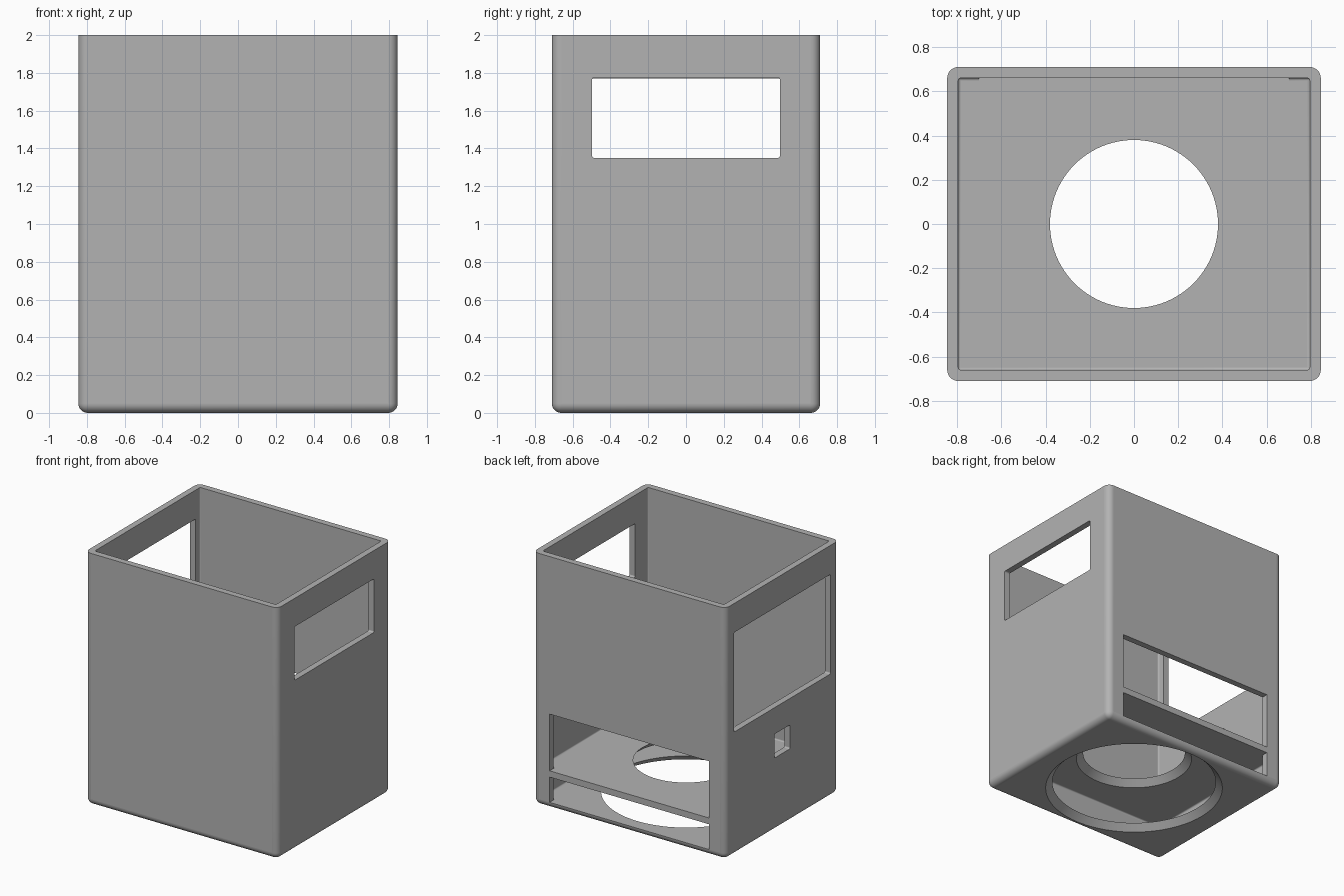
import bpy
import bmesh
from mathutils import Matrix, Vector

default = bpy.data.objects.get("Cube")
if default:
    bpy.data.objects.remove(default, do_unlink=True)

W, D, H = 0.845, 0.71, 2.0     # half width, half depth, height
WALL = 0.05
SHELF_LOW, SHELF_TOP = 0.25, 0.30

grey = bpy.data.materials.new("plain_grey")
grey.use_nodes = True
COLOUR = (0.45, 0.45, 0.45, 1)
grey.diffuse_color = COLOUR
grey.node_tree.nodes["Principled BSDF"].inputs["Base Color"].default_value = COLOUR


def to_object(name, bm):
    bmesh.ops.recalc_face_normals(bm, faces=bm.faces)
    mesh = bpy.data.meshes.new(name)
    bm.to_mesh(mesh)
    bm.free()
    obj = bpy.data.objects.new(name, mesh)
    bpy.context.collection.objects.link(obj)
    obj.data.materials.append(grey)
    return obj


def box(name, low, high, radius=0, segments=3, keep=lambda edge: True):
    """Box between two corners, with the chosen edges rounded."""
    low, high = Vector(low), Vector(high)
    bm = bmesh.new()
    bmesh.ops.create_cube(bm, size=1)
    bmesh.ops.scale(bm, vec=high - low, verts=bm.verts)
    bmesh.ops.translate(bm, vec=(low + high) / 2, verts=bm.verts)
    if radius:
        bmesh.ops.bevel(bm, geom=[e for e in bm.edges if keep(e)], offset=radius,
                        segments=segments, profile=0.5, affect='EDGES')
    return to_object(name, bm)


def cone(name, low_z, high_z, low_r, high_r):
    bm = bmesh.new()
    bmesh.ops.create_cone(bm, cap_ends=True, segments=96, radius1=low_r, radius2=high_r,
                          depth=high_z - low_z,
                          matrix=Matrix.Translation((0, 0, (low_z + high_z) / 2)))
    return to_object(name, bm)


def cut(target, cutter):
    cutter.hide_render = True
    bpy.context.view_layer.objects.active = target
    mod = target.modifiers.new("cut", 'BOOLEAN')
    mod.operation = 'DIFFERENCE'
    mod.solver = 'EXACT'
    mod.object = cutter
    bpy.ops.object.modifier_apply(modifier=mod.name)
    bpy.data.objects.remove(cutter, do_unlink=True)


def not_top(edge):
    return any(v.co.z < H - 0.01 for v in edge.verts)


# Outer shell: rounded uprights and bottom, crisp top rim
body = box("enclosure_body", (-W, -D, 0), (W, D, H), WALL, 8, not_top)

# Main cavity and the low compartment beneath the shelf
X, Y = W - WALL, D - WALL
cut(body, box("main_cavity", (-X, -Y, SHELF_TOP), (X, Y, H + 0.2), 0.01))
cut(body, box("low_cavity", (-X, -Y, WALL), (X, Y, SHELF_LOW), 0.01))

# Back slots, flush with the floor and the shelf
for name, z0, z1 in (("low_slot", WALL, SHELF_LOW), ("high_slot", SHELF_TOP, 0.75)):
    cut(body, box(name, (-0.7, Y - 0.02, z0), (0.7, D + 0.2, z1)))

# Side windows and the small port, softly rounded corners
for name, side, half, z0, z1 in (("wide_window", 1, 0.497, 1.35, 1.775),
                                 ("tall_window", -1, 0.605, 0.98, 1.77),
                                 ("small_port", -1, 0.097, 0.58, 0.77)):
    xs = sorted((side * (W - 0.15), side * (W + 0.15)))
    cut(body, box(name, (xs[0], -half, z0), (xs[1], half, z1), 0.01))

# Round holes flaring downwards through the floor and the shelf
for name, z, r in (("floor_hole", 0, 0.66), ("shelf_hole", SHELF_LOW, 0.43)):
    m = 0.02
    cut(body, cone(name, z - m, z + WALL + m, r + m, r - WALL - m))

# Smooth fillets and flares, flat panels
bpy.ops.object.select_all(action='DESELECT')
body.select_set(True)
bpy.context.view_layer.objects.active = body
bpy.ops.object.shade_smooth_by_angle(angle=0.6)
for face in body.data.polygons:
    if max(abs(c) for c in face.normal) > 0.9999:
        face.use_smooth = False
